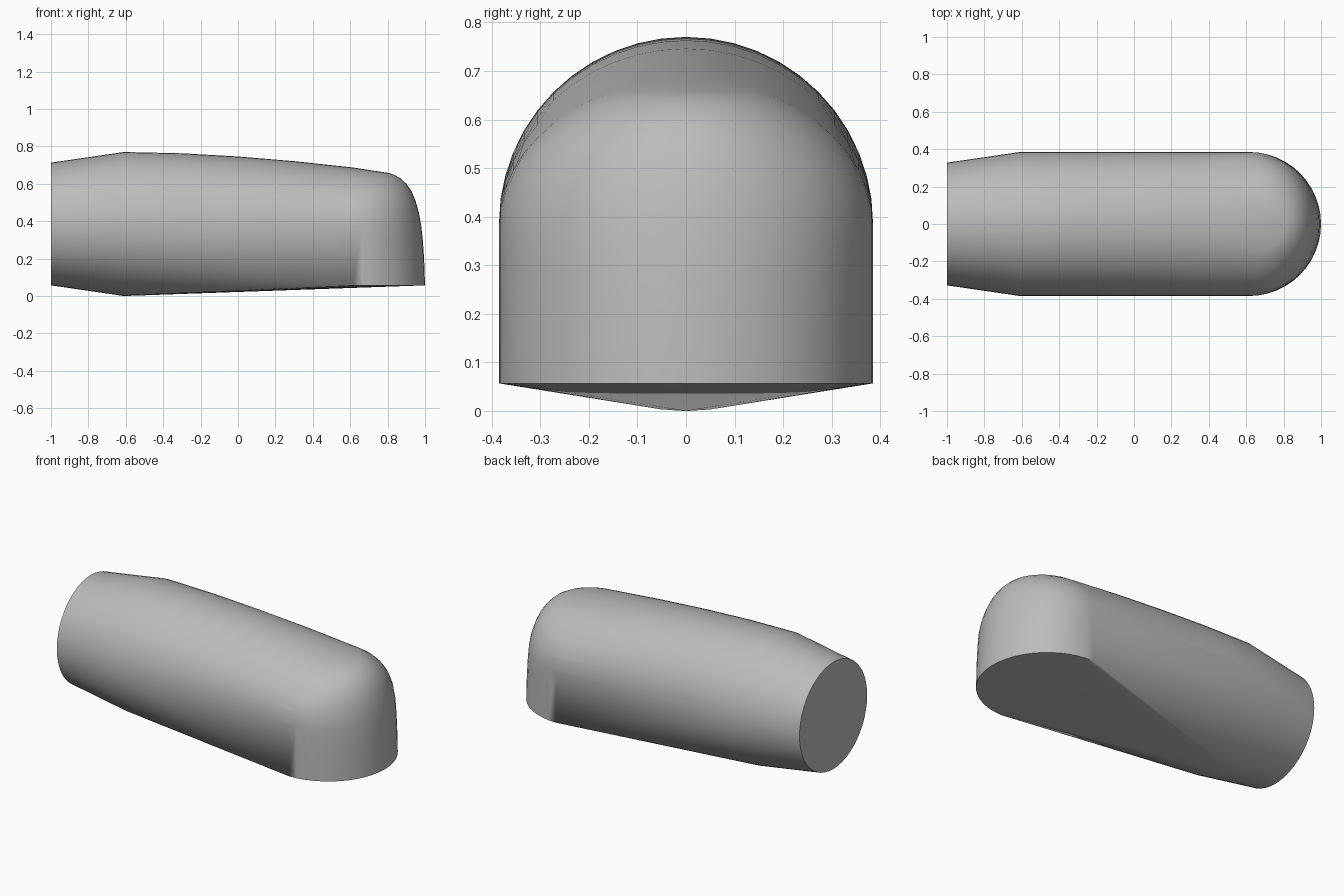
import bpy, bmesh
from math import sin, cos, pi, sqrt, radians

if "Cube" in bpy.data.objects:
    bpy.data.objects.remove(bpy.data.objects["Cube"])

R = 0.385          # body radius
NOSE_X = 0.615     # where the rounded nose begins
FLOOR = 0.057      # flat underside of the nose
STEPS = 48

grey = bpy.data.materials.new("plain grey")
grey.use_nodes = True
colour = (0.5, 0.5, 0.5, 1)
grey.diffuse_color = colour
grey.node_tree.nodes["Principled BSDF"].inputs["Base Color"].default_value = colour


def circle(x, r):
    return [(x, r * cos(2 * pi * i / STEPS), R + r * sin(2 * pi * i / STEPS))
            for i in range(STEPS)]


def arch(x, top, height):
    half = STEPS // 2
    return [(x, R * cos(pi * i / half), top - height + height * sin(pi * i / half))
            for i in range(half + 1)]


def nose_slice(z, tip):
    # half ellipse at height z, as wide as the arch where the nose begins
    top, height = 0.687, 0.31
    rise = max(0, (z - top + height) / height)
    width = R * sqrt(1 - rise * rise)
    half = STEPS // 2
    return [(NOSE_X + (tip - NOSE_X) * sin(pi * i / half), width * cos(pi * i / half), z)
            for i in range(half + 1)]


# Tail taper, full round body, then arches sinking gently to the nose
points = circle(-1, 0.328) + circle(-0.61, R)
for x, top, height in ((-0.3, 0.763, 0.375), (0, 0.746, 0.36),
                       (0.3, 0.721, 0.335), (NOSE_X, 0.687, 0.31)):
    points += arch(x, top, height)

# Blunt rounded nose above a flat floor
for z, tip in ((FLOOR, 1), (0.2, 0.995), (0.3, 0.988), (0.38, 0.979), (0.45, 0.966),
               (0.51, 0.949), (0.56, 0.928), (0.6, 0.9), (0.63, 0.868),
               (0.648, 0.835), (0.658, 0.805)):
    points += nose_slice(z, tip)

# Stretch one taut skin over all sections
bm = bmesh.new()
for p in points:
    bm.verts.new(p)
bmesh.ops.remove_doubles(bm, verts=bm.verts, dist=0.0005)
hull = bmesh.ops.convex_hull(bm, input=bm.verts)
loose = {g for g in hull["geom_interior"] + hull["geom_unused"]
         if isinstance(g, bmesh.types.BMVert)}
bmesh.ops.delete(bm, geom=list(loose), context="VERTS")
bmesh.ops.dissolve_limit(bm, angle_limit=radians(0.2), verts=bm.verts, edges=bm.edges)
bmesh.ops.recalc_face_normals(bm, faces=bm.faces)

mesh = bpy.data.meshes.new("rounded_housing")
bm.to_mesh(mesh)
bm.free()
mesh.materials.append(grey)
housing = bpy.data.objects.new("rounded_housing", mesh)
bpy.context.collection.objects.link(housing)
bpy.context.view_layer.objects.active = housing
housing.select_set(True)
bpy.ops.object.shade_smooth_by_angle(angle=radians(30))
